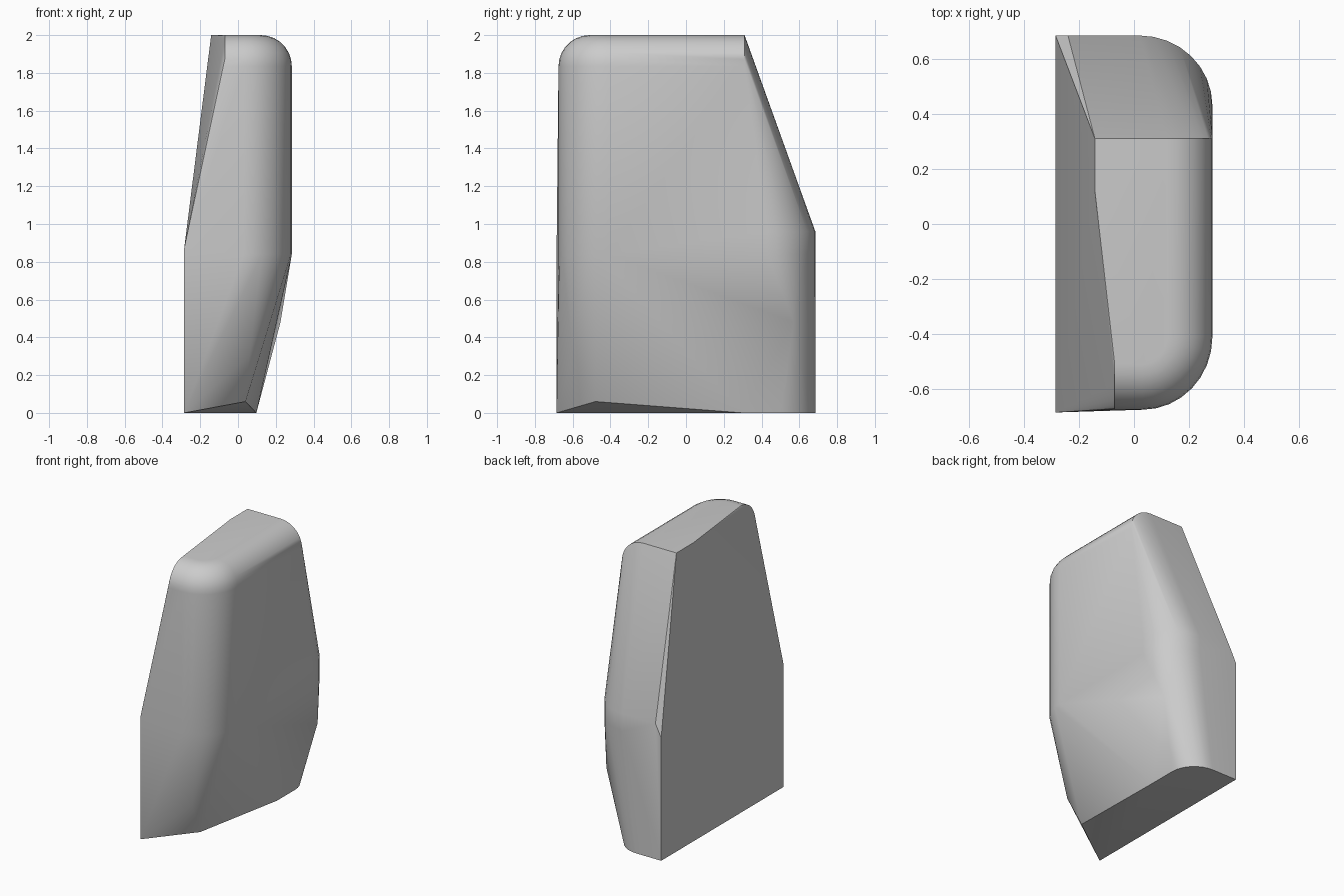
import bpy
import bmesh
import math

cube = bpy.data.objects.get("Cube")
if cube:
    bpy.data.objects.remove(cube, do_unlink=True)

grey = bpy.data.materials.new("plain grey")
grey.use_nodes = True
colour = (0.6, 0.6, 0.6, 1)
grey.diffuse_color = colour
grey.node_tree.nodes["Principled BSDF"].inputs["Base Color"].default_value = colour


def corner(cx, cy, rx, ry, z, back=False, steps=8):
    """Quarter ellipse joining the side to the front or back wall."""
    sign = 1 if back else -1
    angles = [math.pi / 2 * i / steps for i in range(steps + 1)]
    return [(cx + rx * math.cos(a), cy + sign * ry * math.sin(a), z) for a in angles]


SIDE, FRONT, SLOPE_TOP = 0.285, -0.675, 0.31
points = []

# Flat inner wall and its slanted upper edge
points += [(-SIDE, -0.685, 0), (-SIDE, 0.685, 0),
           (-SIDE, -0.685, 0.87), (-SIDE, 0.685, 0.87),
           (-0.24, 0.685, 0.96),
           (-0.142, SLOPE_TOP, 2), (-0.142, 0.12, 2)]

# Rounded top rim swept along the front and outer side
RIM = 0.165
for i in range(8):
    a = math.pi / 2 * i / 7
    inset = RIM * (1 - math.cos(a))
    z = 2 - RIM + RIM * math.sin(a)
    points += [(-0.07, FRONT + inset, z), (SIDE - inset, SLOPE_TOP, z)]
    points += corner(0.03, -0.41, 0.255 - inset, 0.265 - inset, z)

# Waist, where the outer side starts to taper
points += corner(0.03, -0.41, 0.255, 0.265, 0.84)
for z in (0.84, 0.96):
    points += corner(0.02, 0.43, 0.265, 0.255, z, back=True)

# Tapered foot with chamfered front
points += [(0.06, -0.6, 0.3), (0.04, -0.48, 0.06),
           (0.225, 0.57, 0.48), (0.097, 0.3, 0)]
points += corner(-0.09, 0.5, 0.187, 0.185, 0, back=True)

# Wrap the sections in one faceted skin
bm = bmesh.new()
for p in points:
    bm.verts.new(p)
bmesh.ops.remove_doubles(bm, verts=bm.verts[:], dist=0.0005)
bmesh.ops.convex_hull(bm, input=bm.verts[:])
loose = [v for v in bm.verts if not v.link_faces]
bmesh.ops.delete(bm, geom=loose, context="VERTS")
bmesh.ops.dissolve_limit(bm, angle_limit=math.radians(0.5),
                         verts=bm.verts[:], edges=bm.edges[:])
bmesh.ops.recalc_face_normals(bm, faces=bm.faces[:])

mesh = bpy.data.meshes.new("rounded_block")
bm.to_mesh(mesh)
bm.free()
mesh.materials.append(grey)
block = bpy.data.objects.new("rounded_block", mesh)
bpy.context.collection.objects.link(block)

# Smooth the rounds and keep hard edges
bpy.ops.object.select_all(action="DESELECT")
block.select_set(True)
bpy.context.view_layer.objects.active = block
bpy.ops.object.shade_smooth_by_angle(angle=math.radians(30))
